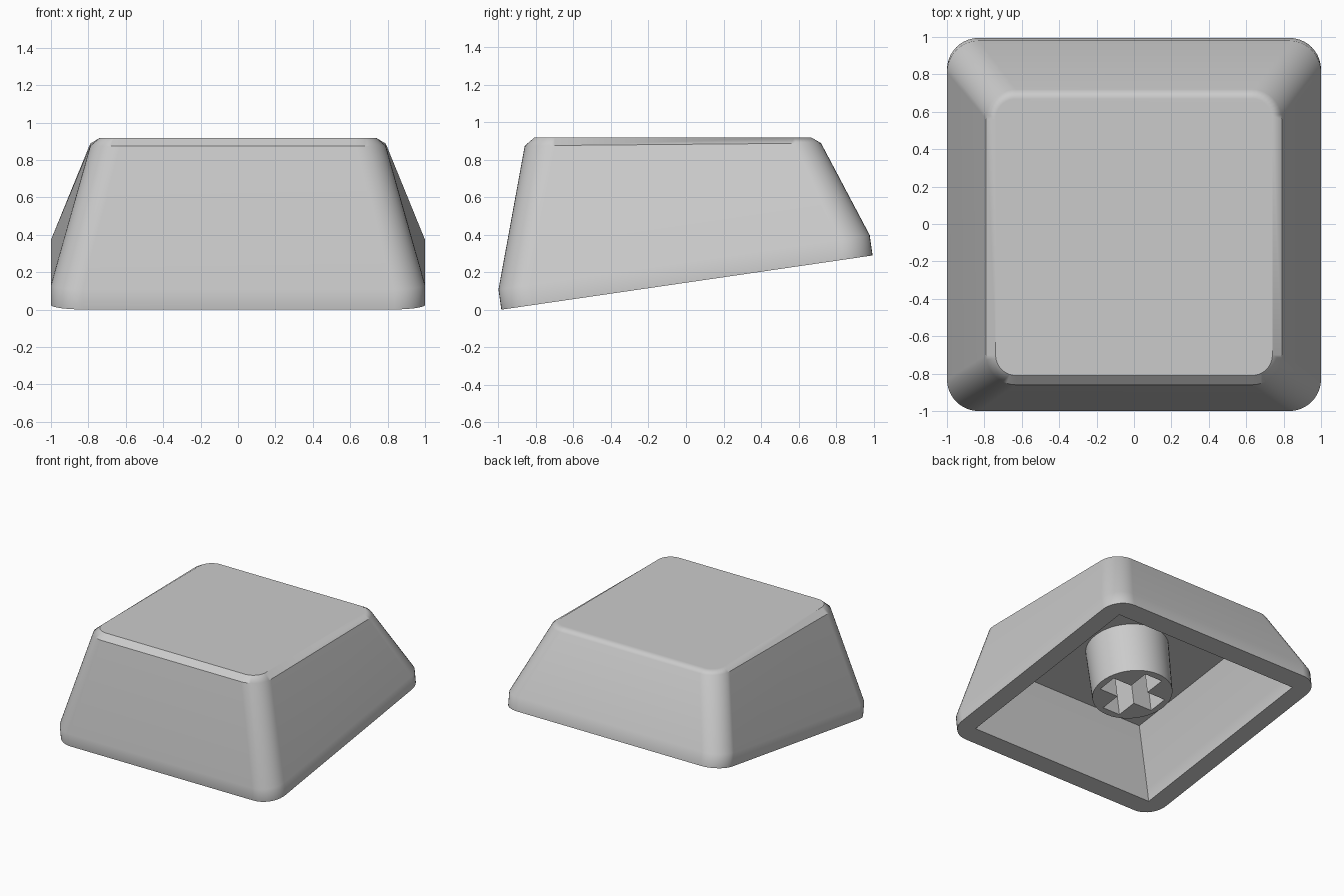
import bpy, bmesh, math
from mathutils import Matrix

cube = bpy.data.objects.get("Cube")
if cube:
    bpy.data.objects.remove(cube, do_unlink=True)

grey = bpy.data.materials.new("light grey plastic")
grey.use_nodes = True
grey.diffuse_color = (0.6, 0.6, 0.6, 1)
grey.node_tree.nodes["Principled BSDF"].inputs["Base Color"].default_value = grey.diffuse_color

SLOPE = 0.146                     # the underside rises towards the back
MID = 0.145                       # height of the underside at the centre
SKIRT = 0.11                      # height of the upright band at the bottom
TILT = Matrix.Translation((0, 0, MID)) @ Matrix.Rotation(math.atan(SLOPE), 4, "X")


def finish(name, bm, matrix=Matrix()):
    bm.transform(matrix)
    bmesh.ops.recalc_face_normals(bm, faces=bm.faces)
    mesh = bpy.data.meshes.new(name)
    bm.to_mesh(mesh)
    bm.free()
    mesh.materials.append(grey)
    ob = bpy.data.objects.new(name, mesh)
    bpy.context.collection.objects.link(ob)
    return ob


def activate(ob):
    bpy.ops.object.select_all(action="DESELECT")
    ob.select_set(True)
    bpy.context.view_layer.objects.active = ob


def carve(ob, cutter):
    cutter.hide_render = True
    mod = ob.modifiers.new("cut", "BOOLEAN")
    mod.operation, mod.solver, mod.object = "DIFFERENCE", "EXACT", cutter
    activate(ob)
    bpy.ops.object.modifier_apply(modifier=mod.name)
    bpy.data.objects.remove(cutter, do_unlink=True)


def rounded_ring(bm, half_x, front, back, radius, height, steps=10):
    """Rounded rectangle whose height is a function of y."""
    mid, half_y = (front + back) / 2, (back - front) / 2
    ring = []
    for quarter, (sx, sy) in enumerate([(1, 1), (-1, 1), (-1, -1), (1, -1)]):
        for i in range(steps + 1):
            a = (quarter + i / steps) * math.pi / 2
            x = sx * (half_x - radius) + radius * math.cos(a)
            y = mid + sy * (half_y - radius) + radius * math.sin(a)
            ring.append(bm.verts.new((x, y, height(y))))
    return ring


def square_ring(bm, half, z):
    return [bm.verts.new((sx * half, sy * half, z))
            for sx, sy in [(1, 1), (-1, 1), (-1, -1), (1, -1)]]


def loft(bm, rings):
    for low, high in zip(rings, rings[1:]):
        for i in range(len(low)):
            j = (i + 1) % len(low)
            bm.faces.new((low[i], low[j], high[j], high[i]))
    bm.faces.new(rings[0][::-1])
    bm.faces.new(rings[-1])


def box(name, x, y, low, high):
    bm = bmesh.new()
    bmesh.ops.create_cube(bm, size=1)
    bm.transform(Matrix.Translation((0, 0, (low + high) / 2))
                 @ Matrix.Diagonal((2 * x, 2 * y, high - low, 1)))
    return finish(name, bm, TILT)


# Outer shell: short skirt, sloping walls, bevelled flat top
bm = bmesh.new()
loft(bm, [
    rounded_ring(bm, 1.0, -0.985, 0.995, 0.17, lambda y: MID + SLOPE * y),
    rounded_ring(bm, 1.0, -1.0, 0.98, 0.17, lambda y: MID + SKIRT + SLOPE * y),
    rounded_ring(bm, 0.79, -0.86, 0.72, 0.16, lambda y: 0.883 + 0.009 * y),
    rounded_ring(bm, 0.74, -0.81, 0.67, 0.11, lambda y: 0.918),
])
shell = finish("keycap_shell", bm)

# Hollow underside with sharp corners, walls parallel to the outside
depth = 0.555
bm = bmesh.new()
loft(bm, [square_ring(bm, 0.85, -0.1), square_ring(bm, 0.85, SKIRT),
          square_ring(bm, 0.7, depth)])
carve(shell, finish("cavity_cutter", bm, TILT))

# Mounting stem hanging from the ceiling, with a cross-shaped socket
bottom, top = 0.128, depth + 0.02
bm = bmesh.new()
bmesh.ops.create_cone(bm, cap_ends=True, segments=48, depth=top - bottom,
                      radius1=0.303, radius2=0.315,
                      matrix=Matrix.Translation((0, 0, (top + bottom) / 2)))
stem = finish("mounting_stem", bm, TILT)
carve(stem, box("socket_cutter_x", 0.25, 0.08, 0, depth - 0.02))
carve(stem, box("socket_cutter_y", 0.08, 0.25, 0, depth - 0.02))

# Smooth corners, with large faces kept flat
for ob in (shell, stem):
    activate(ob)
    bpy.ops.object.shade_smooth_by_angle(angle=math.radians(33.5))
    ob.modifiers.new("flat_faces", "WEIGHTED_NORMAL").keep_sharp = True
